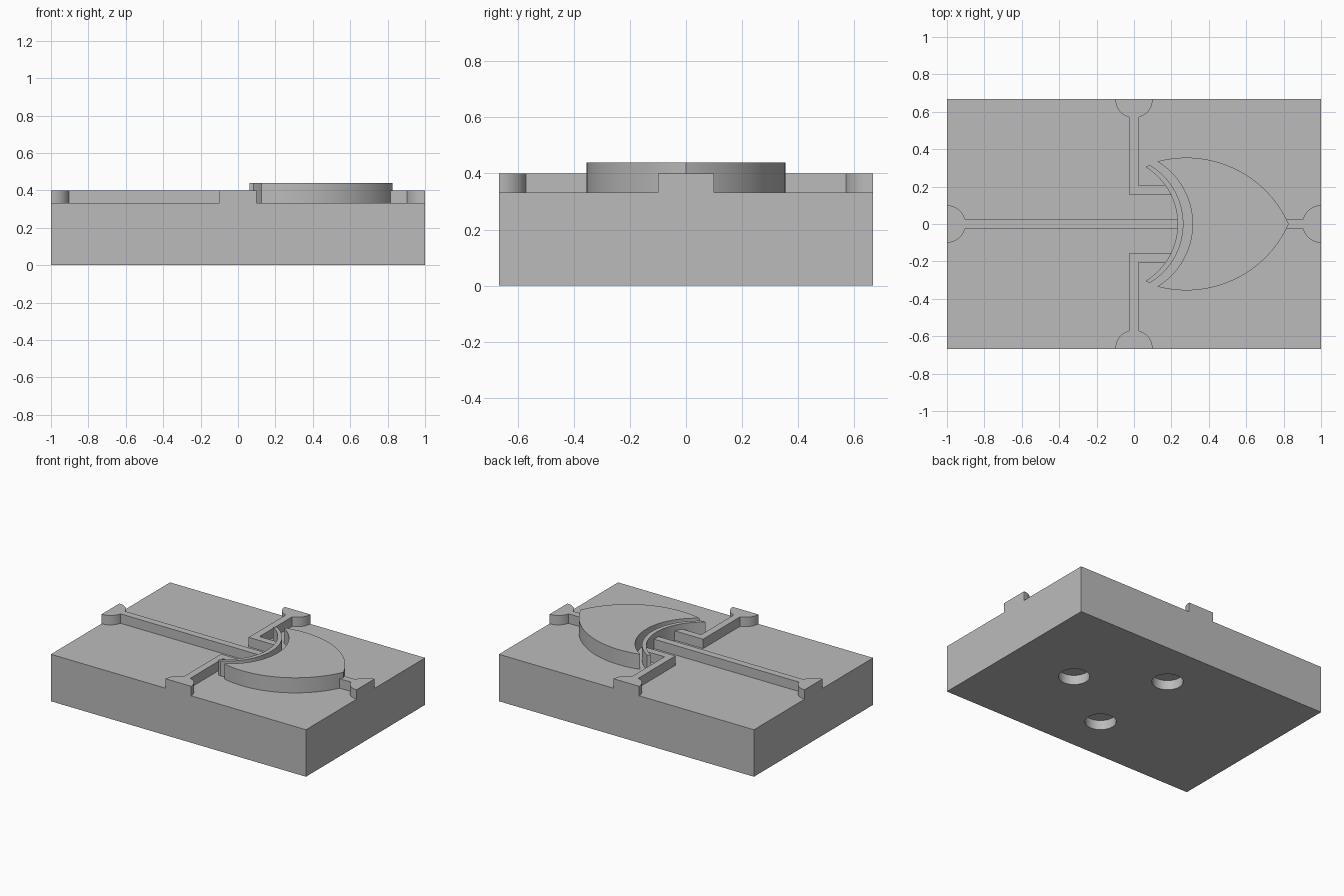
import bpy, bmesh
from math import sin, cos, asin, atan2, pi, hypot, radians
from mathutils import Matrix

cube = bpy.data.objects.get("Cube")
if cube:
    bpy.data.objects.remove(cube, do_unlink=True)

HALF_X, HALF_Y = 1.0, 0.667
BASE_TOP, RAIL_TOP, DOME_TOP = 0.333, 0.4, 0.44
SUNK = 0.32                     # raised parts start slightly inside the base
PAD, RAIL = 0.1, 0.025          # pad radius and rail half width

grey = bpy.data.materials.new("plain grey")
grey.use_nodes = True
grey.diffuse_color = (0.5, 0.5, 0.5, 1)
grey.node_tree.nodes["Principled BSDF"].inputs["Base Color"].default_value = (0.5, 0.5, 0.5, 1)


def make_object(name, bm):
    bmesh.ops.recalc_face_normals(bm, faces=bm.faces[:])
    mesh = bpy.data.meshes.new(name)
    bm.to_mesh(mesh)
    bm.free()
    mesh.materials.append(grey)
    obj = bpy.data.objects.new(name, mesh)
    bpy.context.collection.objects.link(obj)
    return obj


def smooth(obj):
    bpy.ops.object.select_all(action='DESELECT')
    obj.select_set(True)
    bpy.context.view_layer.objects.active = obj
    bpy.ops.object.shade_smooth_by_angle(angle=radians(30))


def extrude(name, outline, top):
    """Prism from a flat outline."""
    bm = bmesh.new()
    face = bm.faces.new([bm.verts.new((x, y, SUNK)) for x, y in outline])
    new = bmesh.ops.extrude_face_region(bm, geom=[face])["geom"]
    verts = [g for g in new if isinstance(g, bmesh.types.BMVert)]
    bmesh.ops.translate(bm, verts=verts, vec=(0, 0, top - SUNK))
    obj = make_object(name, bm)
    smooth(obj)
    return obj


def bow(tip_x, tip_y, mid_x, steps=32):
    """Arc from the front tip, through (mid_x, 0), to the back tip."""
    rise = mid_x - tip_x
    r = (rise ** 2 + tip_y ** 2) / (2 * rise)
    cx = mid_x - r
    a = atan2(tip_y, tip_x - cx)
    return [(cx + r * cos(t), r * sin(t))
            for t in (a * (2 * i / steps - 1) for i in range(steps + 1))]


def pad_outline(tail, steps=10):
    """Half-round pad on the edge; u runs inward, v runs sideways."""
    a0 = asin(RAIL / PAD)
    arc = [(PAD * cos(a), PAD * sin(a))
           for a in (a0 + (pi / 2 - a0) * i / steps for i in range(steps + 1))]
    return [(u, -v) for u, v in reversed(arc)] + tail + arc


# Base block with three blind round sockets underneath
bm = bmesh.new()
bmesh.ops.create_cube(bm, size=1, matrix=Matrix.Translation((0, 0, BASE_TOP / 2))
                      @ Matrix.Diagonal((2 * HALF_X, 2 * HALF_Y, BASE_TOP, 1)))
base = make_object("base_block", bm)

bm = bmesh.new()
for x, y in ((0.5, 0), (0, 0.333), (0, -0.333)):
    bmesh.ops.create_cone(bm, cap_ends=True, segments=48, radius1=PAD, radius2=PAD,
                          depth=0.134, matrix=Matrix.Translation((x, y, 0)))
cutter = make_object("socket_cutter", bm)
cutter.hide_render = True
cut = base.modifiers.new("sockets", 'BOOLEAN')
cut.operation, cut.solver, cut.object = 'DIFFERENCE', 'EXACT', cutter
bpy.context.view_layer.objects.active = base
bpy.ops.object.modifier_apply(modifier=cut.name)
bpy.data.objects.remove(cutter, do_unlink=True)
smooth(base)

# Straight rails: long one to the thin bow, short one to the crescent tip
for name, side, length in (("long_rail", -1, 1.245), ("short_rail", 1, 0.21)):
    outline = pad_outline([(length, -RAIL), (length, RAIL)])
    extrude(name, [(side * (HALF_X - u), v) for u, v in outline], RAIL_TOP)

# Bent rails, mirrored front and back
bend = pad_outline([(0.512, -RAIL), (0.512, 0.21), (0.462, 0.185), (0.462, RAIL)])
for name, side in (("back_bent_rail", 1), ("front_bent_rail", -1)):
    extrude(name, [(v, side * (HALF_Y - u)) for u, v in bend], RAIL_TOP)

# Thin curved bow
extrude("thin_bow", bow(0.083, 0.316, 0.264) + bow(0.061, 0.305, 0.233)[::-1], DOME_TOP)

# Pointed crescent plate: concave inner arc and two outer arcs meeting at a point
inner = bow(0.126, 0.333, 0.313)
cx, cy, tip = 0.28, -0.244, 0.827
r = hypot(tip - cx, cy)
start, end = atan2(0.333 - cy, 0.126 - cx), atan2(-cy, tip - cx)
outer = [(cx + r * cos(a), cy + r * sin(a))
         for a in (start + (end - start) * i / 32 for i in range(1, 33))]
extrude("crescent_plate", inner + outer + [(x, -y) for x, y in outer[-2::-1]], DOME_TOP)
